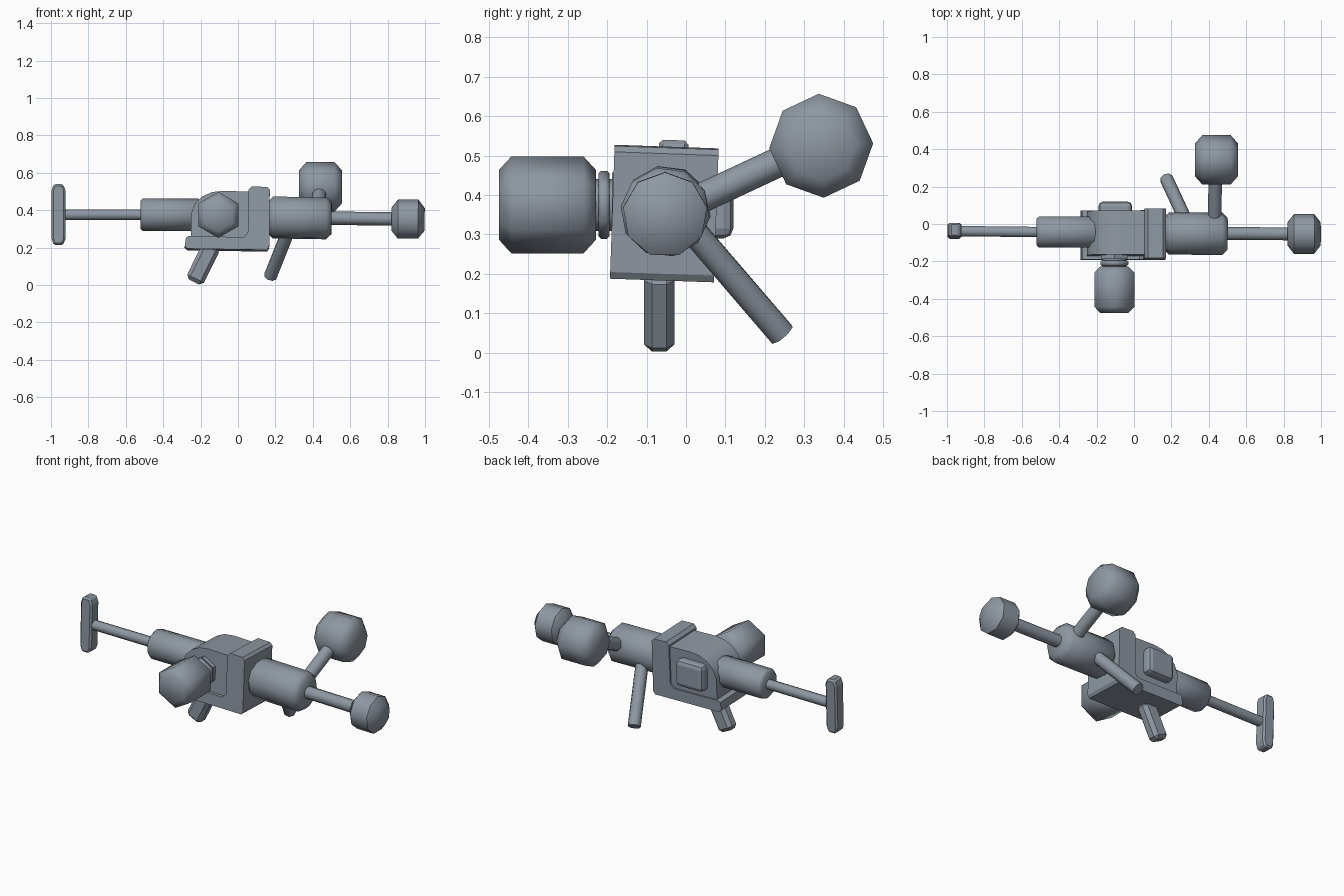
import bpy, bmesh, math
from mathutils import Vector, Matrix

if "Cube" in bpy.data.objects:
    bpy.data.objects.remove(bpy.data.objects["Cube"])

steel = bpy.data.materials.new("blue grey steel")
steel.use_nodes = True
colour = (0.27, 0.31, 0.36, 1)
steel.diffuse_color = colour
steel.node_tree.nodes["Principled BSDF"].inputs["Base Color"].default_value = colour


def finish(name, bm, angle=0):
    bmesh.ops.recalc_face_normals(bm, faces=bm.faces)
    mesh = bpy.data.meshes.new(name)
    bm.to_mesh(mesh)
    bm.free()
    mesh.materials.append(steel)
    ob = bpy.data.objects.new(name, mesh)
    bpy.context.collection.objects.link(ob)
    if angle:
        bpy.ops.object.select_all(action='DESELECT')
        ob.select_set(True)
        bpy.context.view_layer.objects.active = ob
        bpy.ops.object.shade_smooth_by_angle(angle=math.radians(angle))
    return ob


def bevel(ob, width, segments=1):
    mod = ob.modifiers.new("Bevel", 'BEVEL')
    mod.width, mod.segments = width, segments
    mod.limit_method = 'ANGLE'


def turned(name, start, end, profile, sides, phase=0.0, angle=50):
    """Rings of (distance along the axis, radius) from start towards end."""
    start, end = Vector(start), Vector(end)
    axis = (end - start).normalized()
    helper = Vector((0, 0, 1))
    u = (helper - axis * helper.dot(axis)).normalized()
    v = axis.cross(u)
    bm = bmesh.new()
    rings = []
    for t, r in profile:
        ring = []
        for i in range(sides):
            a = math.tau * (i + phase) / sides
            ring.append(bm.verts.new(start + axis * t + (u * math.cos(a) + v * math.sin(a)) * r))
        rings.append(ring)
    for a, b in zip(rings, rings[1:]):
        for i in range(sides):
            j = (i + 1) % sides
            bm.faces.new((a[i], a[j], b[j], b[i]))
    bm.faces.new(rings[0])
    bm.faces.new(rings[-1])
    return finish(name, bm, angle)


def rod(name, start, end, radius, sides=10):
    length = (Vector(end) - Vector(start)).length
    return turned(name, start, end, [(0, radius), (length, radius)], sides)


def drum(name, start, end, radius, chamfer, sides, phase=0.0, inset=None):
    length = (Vector(end) - Vector(start)).length
    small = radius - (inset or chamfer)
    profile = [(0, small), (chamfer, radius), (length - chamfer, radius), (length, small)]
    return turned(name, start, end, profile, sides, phase)


def slab(name, outline, y0, y1, angle=0):
    """Side outline (x, z) extruded across y, leaning slightly to the back."""
    bm = bmesh.new()
    face = bm.faces.new([bm.verts.new((x, y0, z)) for x, z in outline])
    out = bmesh.ops.extrude_face_region(bm, geom=[face])
    verts = [g for g in out["geom"] if isinstance(g, bmesh.types.BMVert)]
    bmesh.ops.translate(bm, verts=verts, vec=(0, y1 - y0, 0))
    pivot = Vector((0, -0.055, 0.355))
    bmesh.ops.rotate(bm, verts=bm.verts, cent=pivot, matrix=Matrix.Rotation(math.radians(-2), 3, 'X'))
    return finish(name, bm, angle)


def block(name, centre, size, width, tilt=0.0, segments=1):
    bm = bmesh.new()
    bmesh.ops.create_cube(bm, size=1)
    bmesh.ops.scale(bm, verts=bm.verts, vec=size)
    ob = finish(name, bm)
    ob.location = centre
    ob.rotation_euler.y = tilt
    bevel(ob, width, segments)
    return ob


# Central housing with a rounded shoulder, held in an L-shaped frame
slab("housing", [(-0.25, 0.24), (0.08, 0.24), (0.08, 0.495), (-0.08, 0.5), (-0.14, 0.493),
                 (-0.19, 0.47), (-0.23, 0.43), (-0.25, 0.38)], -0.167, 0.068, 35)
slab("frame", [(-0.27, 0.19), (-0.285, 0.203), (-0.278, 0.25), (-0.265, 0.257), (0.03, 0.252),
               (0.052, 0.275), (0.057, 0.505), (0.075, 0.523), (0.155, 0.52), (0.17, 0.505),
               (0.167, 0.2), (0.155, 0.183)], -0.187, 0.077)
block("back_cap", (-0.1, 0.075, 0.37), (0.18, 0.09, 0.16), 0.025, segments=2)

# Right side: barrel, rod and upright end handle
drum("right_barrel", (-0.52, -0.043, 0.376), (-0.2, -0.043, 0.376), 0.087, 0.012, 10)
rod("right_rod", (-0.94, -0.038, 0.376), (-0.5, -0.043, 0.376), 0.029)
slab("end_handle", [(-0.985, 0.215), (-0.935, 0.215), (-0.922, 0.25), (-0.922, 0.505),
                    (-0.935, 0.54), (-0.985, 0.54), (-0.997, 0.505), (-0.997, 0.25)], -0.075, 0.0)
bevel(bpy.data.objects["end_handle"], 0.01)

# Left side: barrel, rod and end knob
drum("left_barrel", (0.16, -0.05, 0.362), (0.5, -0.053, 0.356), 0.114, 0.028, 10, 0.3)
rod("left_rod", (0.48, -0.05, 0.358), (0.84, -0.053, 0.353), 0.036)
drum("end_knob", (0.82, -0.053, 0.351), (0.998, -0.053, 0.349), 0.108, 0.035, 9, 0.0, 0.045)

# Raised arm with a side drum, behind the left barrel
rod("drum_arm", (0.43, -0.03, 0.36), (0.435, 0.28, 0.505), 0.038)
drum("side_drum", (0.325, 0.343, 0.525), (0.557, 0.343, 0.525), 0.132, 0.04, 8, 0.06, 0.045)

# Rear leg and front grip
rod("rear_leg", (0.3, -0.03, 0.365), (0.173, 0.243, 0.047), 0.036, 8)
block("grip", (-0.187, -0.068, 0.115), (0.1, 0.077, 0.22), 0.02, 0.46)

# Front hexagonal drum on a stepped neck
front = (-0.105, 0, 0.375)
def along(y):
    return (front[0], y, front[2])
drum("front_drum", along(-0.475), along(-0.228), 0.123, 0.032, 6, 0.0, 0.035)
rod("neck", along(-0.24), along(-0.15), 0.066, 8)
drum("neck_ring", along(-0.222), along(-0.194), 0.086, 0.006, 6)
rod("neck_collar", along(-0.188), along(-0.16), 0.082, 6)
